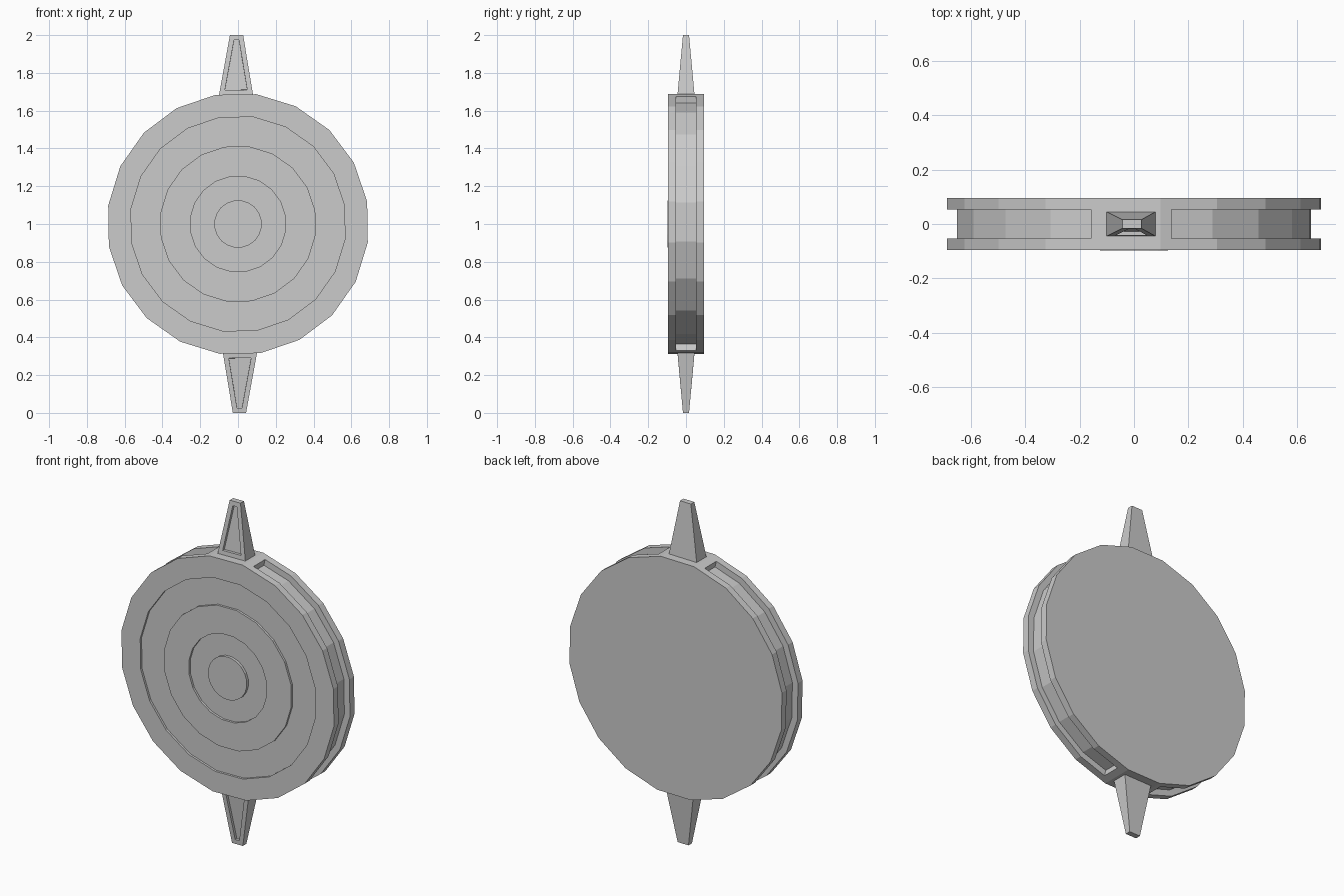
import bpy, bmesh
from math import cos, sin, radians, hypot
from mathutils import Matrix, Vector

if "Cube" in bpy.data.objects:
    bpy.data.objects.remove(bpy.data.objects["Cube"])

SIDES = 20
TWIST = radians(0.9)              # slight turn of the whole model
CENTRE = Vector((0, 0, 1))


def finish(bm, name, turn):
    bm.transform(Matrix.Translation(CENTRE) @ Matrix.Rotation(-turn, 4, 'Y'))
    mesh = bpy.data.meshes.new(name)
    bm.to_mesh(mesh)
    bm.free()
    obj = bpy.data.objects.new(name, mesh)
    bpy.context.collection.objects.link(obj)
    return obj


def make_disc():
    # stepped front rings, then outer rim and flat back, as (radius, y)
    profile = [(0.126, -0.098), (0.126, -0.082), (0.254, -0.082), (0.254, -0.095),
               (0.415, -0.095), (0.415, -0.082), (0.572, -0.082), (0.572, -0.095),
               (0.694, -0.095), (0.694, 0.095)]
    bm = bmesh.new()
    loops = []
    for r, y in profile:
        angles = [radians(9 + 360 * k / SIDES) for k in range(SIDES)]
        loops.append([bm.verts.new((r * cos(a), y, r * sin(a))) for a in angles])
    for a, b in zip(loops, loops[1:]):
        for k in range(SIDES):
            n = (k + 1) % SIDES
            bm.faces.new((a[k], a[n], b[n], b[k]))
    bm.faces.new(loops[0])
    bm.faces.new(loops[-1])
    bmesh.ops.recalc_face_normals(bm, faces=bm.faces[:])

    # rim grooves on both sides, stopping short of the spikes
    rim = []
    for f in bm.faces:
        c = f.calc_center_median()
        if abs(f.normal.y) < 0.1 and hypot(c.x, c.z) > 0.65 and abs(c.x) > 0.05:
            rim.append(f)
    bmesh.ops.inset_region(bm, faces=rim, thickness=0.042, use_even_offset=True)
    bmesh.ops.inset_region(bm, faces=rim, thickness=0.0005, use_even_offset=True)
    for v in {v for f in rim for v in f.verts}:
        scale = 1 - 0.036 / hypot(v.co.x, v.co.z)
        v.co.x *= scale
        v.co.z *= scale
    return finish(bm, "disc", TWIST)


def make_spike(name, turn):
    # tapered block with a recessed front panel
    bm = bmesh.new()
    bmesh.ops.create_cube(bm, size=2)
    for v in bm.verts:
        tip = v.co.z > 0
        hx, hy, z, shift = (0.035, 0.016, 1.0, 0.008) if tip else (0.09, 0.045, 0.684, 0)
        v.co = (v.co.x * hx + shift, v.co.y * hy, z)
    bm.normal_update()
    front = min(bm.faces, key=lambda f: f.normal.y)
    bmesh.ops.inset_region(bm, faces=[front], thickness=0.026, use_even_offset=True)
    bmesh.ops.inset_region(bm, faces=[front], thickness=0.0005, use_even_offset=True)
    for v in front.verts:
        v.co.y += 0.015
    return finish(bm, name, turn)


make_disc()
make_spike("top_spike", TWIST)
make_spike("bottom_spike", TWIST + radians(180))
